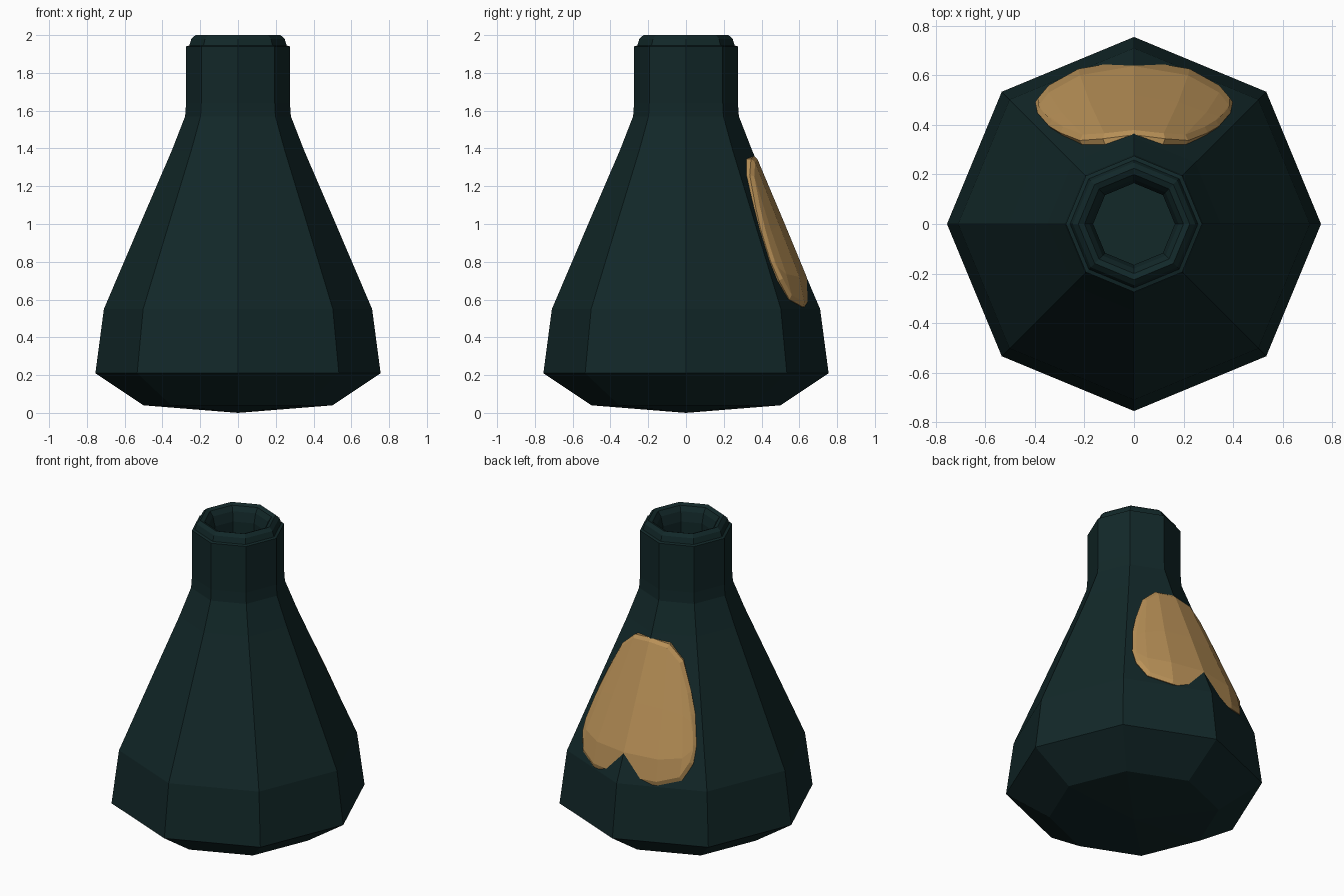
import bpy, bmesh
from math import sin, cos, radians, tau

cube = bpy.data.objects.get("Cube")
if cube:
    bpy.data.objects.remove(cube)


def make_material(name, color):
    mat = bpy.data.materials.new(name)
    mat.use_nodes = True
    mat.diffuse_color = color
    bsdf = next(n for n in mat.node_tree.nodes if n.type == "BSDF_PRINCIPLED")
    bsdf.inputs["Base Color"].default_value = color
    return mat


def make_object(name, bm, mat):
    bmesh.ops.recalc_face_normals(bm, faces=bm.faces)
    mesh = bpy.data.meshes.new(name)
    bm.to_mesh(mesh)
    bm.free()
    mesh.materials.append(mat)
    obj = bpy.data.objects.new(name, mesh)
    bpy.context.collection.objects.link(obj)
    return obj


def interpolate(points, z):
    """Radius at height z along (z, radius) points in rising order."""
    for (z0, r0), (z1, r1) in zip(points, points[1:]):
        if z <= z1:
            return r0 + (r1 - r0) * (z - z0) / (z1 - z0)
    return points[-1][1]


glass = make_material("dark green glass", (0.006, 0.021, 0.022, 1))
paper = make_material("tan label", (0.48, 0.28, 0.095, 1))

# Bottle: eight-sided turned profile, from base tip over the lip to the inner floor
profile = [(0, 0), (0.5, 0.04), (0.755, 0.21), (0.71, 0.55), (0.505, 1.03),
           (0.35, 1.39), (0.28, 1.57), (0.275, 1.64), (0.275, 1.94),
           (0.258, 1.945), (0.247, 1.98), (0.225, 2.0), (0.2, 1.99),
           (0.18, 1.96), (0.165, 1.9), (0.165, 1.72), (0, 1.72)]
bm = bmesh.new()
verts = [bm.verts.new((0, r, z)) for r, z in profile]
edges = [bm.edges.new(pair) for pair in zip(verts, verts[1:])]
bmesh.ops.spin(bm, geom=verts + edges, cent=(0, 0, 0), axis=(0, 0, 1),
               angle=tau, steps=8, use_merge=False)
bmesh.ops.remove_doubles(bm, verts=bm.verts, dist=0.001)
make_object("bottle", bm, glass)

# Label: rounded patch wrapped around the back, as (angle, bottom, top) columns
half = [(0, 0.56, 1.36), (20, 0.56, 1.345), (33, 0.6, 1.26),
        (39, 0.7, 1.09), (41, 0.8, 0.97)]
columns = [(-a, b, t) for a, b, t in reversed(half[1:])] + half
label_radius = [(0.56, 0.66), (0.71, 0.632), (1.0, 0.512), (1.36, 0.36)]
bm = bmesh.new()
grid = []
for angle, bottom, top in columns:
    column = []
    for t in (0, 0.2, 0.55, 1):
        z = bottom + (top - bottom) * t
        r = interpolate(label_radius, z)
        column.append(bm.verts.new((r * sin(radians(angle)),
                                    r * cos(radians(angle)), z)))
    grid.append(column)
for left, right in zip(grid, grid[1:]):
    for i in range(len(left) - 1):
        bm.faces.new((right[i], left[i], left[i + 1], right[i + 1]))
bmesh.ops.recalc_face_normals(bm, faces=bm.faces)
if sum(f.normal.y for f in bm.faces) < 0:
    bmesh.ops.reverse_faces(bm, faces=bm.faces)

# Label rim: soft raised edge, then sides sunk into the bottle
border = [e for e in bm.edges if e.is_boundary]
sides = bmesh.ops.extrude_edge_only(bm, edges=border)["geom"]
front = [f for f in bm.faces if f not in sides]
for v in (g for g in sides if isinstance(g, bmesh.types.BMVert)):
    v.co.x *= 0.9
    v.co.y *= 0.9
bmesh.ops.inset_region(bm, faces=front, thickness=0.025, depth=0.01,
                       use_even_offset=True, use_boundary=True)
make_object("back_label", bm, paper)
